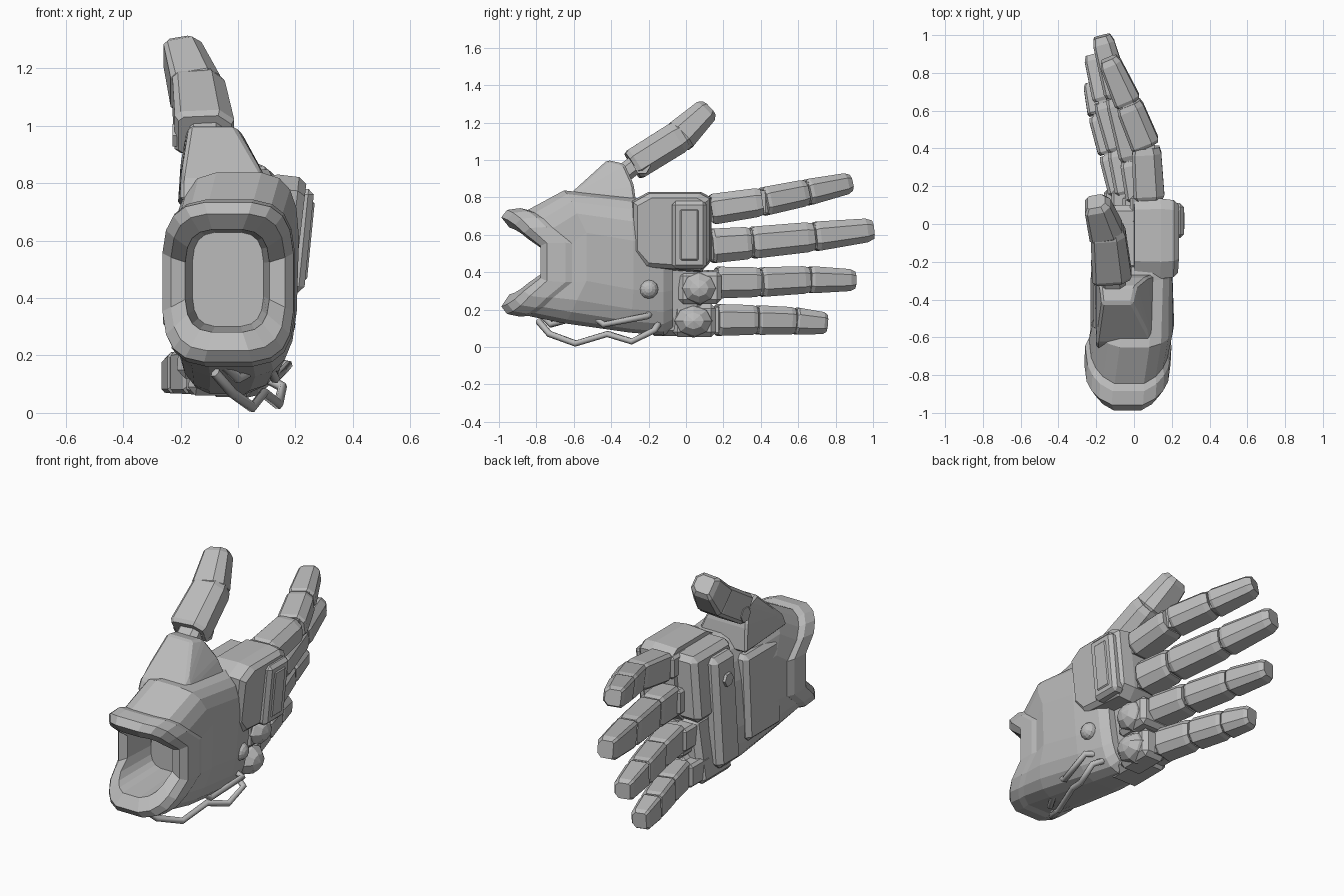
import bpy, bmesh, math
from mathutils import Vector

if "Cube" in bpy.data.objects:
    bpy.data.objects.remove(bpy.data.objects["Cube"])

metal = bpy.data.materials.new("plain grey")
metal.diffuse_color = (0.5, 0.5, 0.5, 1)
metal.use_nodes = True
metal.node_tree.nodes["Principled BSDF"].inputs["Base Color"].default_value = metal.diffuse_color


def finish(bm, name):
    bmesh.ops.recalc_face_normals(bm, faces=bm.faces)
    me = bpy.data.meshes.new(name)
    bm.to_mesh(me)
    bm.free()
    me.materials.append(metal)
    ob = bpy.data.objects.new(name, me)
    bpy.context.collection.objects.link(ob)
    return ob


def loft(name, rings, cap0=True, cap1=True):
    bm = bmesh.new()
    vs = [[bm.verts.new(p) for p in r] for r in rings]
    n = len(vs[0])
    for a, b in zip(vs, vs[1:]):
        for i in range(n):
            bm.faces.new((a[i], a[(i + 1) % n], b[(i + 1) % n], b[i]))
    if cap0:
        bm.faces.new(vs[0])
    if cap1:
        bm.faces.new(vs[-1])
    return finish(bm, name)


def hull(name, pts, bevel=0.0):
    bm = bmesh.new()
    for p in pts:
        bm.verts.new(p)
    r = bmesh.ops.convex_hull(bm, input=bm.verts)
    junk = {g for g in r["geom_interior"] + r["geom_unused"] if isinstance(g, bmesh.types.BMVert)}
    bmesh.ops.delete(bm, geom=list(junk), context='VERTS')
    bmesh.ops.dissolve_limit(bm, angle_limit=0.05, verts=bm.verts, edges=bm.edges)
    if bevel:
        bmesh.ops.bevel(bm, geom=bm.edges[:], offset=bevel, segments=1, affect='EDGES')
    return finish(bm, name)


def block(name, x, y, z, bevel=0.015, lean=0.0):
    mid = sum(z) / 2
    return hull(name, [(a + lean * (c - mid), b, c) for a in x for b in y for c in z], bevel)


def section(y, bulge, x, z, shear=0.0, n=20, e=0.55):
    """Rounded-box cross-section; bulge pushes the middle towards the wrist."""
    out = []
    cx, cz, hx, hz = sum(x) / 2, sum(z) / 2, (x[1] - x[0]) / 2, (z[1] - z[0]) / 2
    for i in range(n):
        t = math.tau * (i + 0.5) / n
        u = math.copysign(abs(math.cos(t)) ** e, math.cos(t))
        v = math.copysign(abs(math.sin(t)) ** e, math.sin(t))
        s = max(0, 1 - u * u) ** 0.42
        if abs(v) < 0.5:
            s *= 0.1
        out.append((cx + hx * u + shear * hz * v, y - bulge * s, cz + hz * v))
    return out


def segment(name, p0, p1, w, h, tip=.9):
    """Armoured finger segment: chamfered box tapering from p0 to p1."""
    p0, p1 = Vector(p0), Vector(p1)
    d = (p1 - p0).normalized()
    side = Vector((1, 0, 0))
    side = (side - d * side.dot(d)).normalized()
    up = side.cross(d)
    rings = []
    for t, k in ((0, .88), (.07, 1), (.88, 1), (1, tip)):
        c = p0.lerp(p1, t)
        a, b = (w[0] + (w[1] - w[0]) * t) / 2 * k, (h[0] + (h[1] - h[0]) * t) / 2 * k
        oct_ = [(1, .5), (.5, 1), (-.8, 1), (-1, .8), (-1, -.8), (-.8, -1), (.5, -1), (1, -.5)]
        rings.append([c + side * a * u + up * b * v for u, v in oct_])
    return loft(name, rings)


def cylinder(name, loc, r, depth, rot=(0, 0, 0), n=10):
    bpy.ops.mesh.primitive_cylinder_add(vertices=n, radius=r, depth=depth, location=loc, rotation=rot)
    bpy.context.object.name = name
    bpy.context.object.data.materials.append(metal)


def ball(name, loc, scale, seg=8, rings=6):
    bpy.ops.mesh.primitive_uv_sphere_add(segments=seg, ring_count=rings, location=loc, rotation=(0, math.pi / 2, 0))
    ob = bpy.context.object
    ob.name = name
    ob.scale = (scale[2], scale[1], scale[0])
    ob.data.materials.append(metal)


# Hollow wrist cuff with notched sides
loft("wrist_cuff", [
    section(-.57, .25, (-.19, .14), (.2, .7)),
    section(-.60, .26, (-.24, .19), (.165, .735)),
    section(-.64, .26, (-.26, .2), (.16, .745)),
    section(-.74, .23, (-.265, .195), (.175, .735)),
    section(-.775, .225, (-.235, .165), (.215, .695)),
    section(-.765, .19, (-.185, .11), (.28, .64)),
    section(-.58, .03, (-.16, .09), (.3, .63))], cap0=False)

# Main hand shell
loft("hand_shell", [
    section(-.61, .25, (-.24, .19), (.165, .735)),
    section(-.53, .13, (-.225, .21), (.125, .84), .03),
    section(-.28, .02, (-.195, .195), (.075, .80), .08),
    section(-.12, 0, (-.165, .16), (.06, .79), .1),
    section(-.07, 0, (-.14, .125), (.09, .76), .1)], cap0=False)
block("upper_knuckle_core", (-.14, .1), (-.25, .1), (.42, .8), .03, .08)
block("lower_knuckle_core", (-.15, .06), (-.2, .09), (.06, .44), .03, .15)

# Palm pads
block("palm_front_pad", (-.195, -.1), (-.22, -.02), (.12, .76), .03, .06)
block("palm_wrist_pad", (-.222, -.1), (-.57, -.26), (.2, .7), .025, .04)
cylinder("palm_bolt", (-.18, -.12, .62), .04, .04, (0, math.pi / 2, 0), 6)

# Guard over the two upper knuckles, with its raised panel
outline = [(-.29, .78), (-.2, .83), (.08, .83), (.135, .8), (.135, .46), (.08, .4), (-.22, .42), (-.29, .5)]
guard = []
for x, k in ((-.02, .97), (.12, 1), (.19, .96), (.215, .85)):
    guard.append([(x + .1 * (z - .6), -.08 + (y + .08) * k, .615 + (z - .615) * k) for y, z in outline])
loft("knuckle_guard", guard)
for nm, x, m in (("guard_panel", .248, 0), ("guard_panel_inset", .254, .03)):
    block(nm, (.17, x), (-.075 + m, .11 - m), (.42 + m, .78 - m), .02, .1)

# Lower knuckle bulbs and side knob
for nm, loc, sc in (("ring_knuckle", (.06, .07, .315), (.09, .1, .09)),
                    ("little_knuckle", (.02, .04, .14), (.1, .11, .09))):
    ball(nm, loc, sc)
    block(nm + "_cup", (-.1, loc[0] + .035), (loc[1] - .11, loc[1] + .12), (loc[2] - .085, loc[2] + .09), .025)
ball("side_knob", (.155, -.2, .31), (.045, .052, .052), 12, 8)

# Fingers: joint points, then thickness and height from root to tip
fingers = {
    "index": ([(.08, .13, .735), (.065, .41, .777), (-.03, .64, .825), (-.135, .875, .877)], .165, .165),
    "middle": ([(.04, .13, .54), (.0, .345, .557), (-.085, .68, .59), (-.17, .995, .627)], .165, .185),
    "ring": ([(-.02, .16, .345), (-.07, .395, .347), (-.15, .655, .36), (-.215, .9, .358)], .16, .17),
    "little": ([(-.06, .16, .145), (-.12, .375, .145), (-.18, .58, .14), (-.22, .75, .127)], .15, .17)}
for nm, (pts, w, h) in fingers.items():
    for i in range(3):
        a, b = Vector(pts[i]), Vector(pts[i + 1])
        k0, k1 = 1 - .07 * i, 1 - .07 * (i + 1) - (.12 if i == 2 else 0)
        gap = (b - a).normalized() * .004
        segment(f"{nm}_segment_{i + 1}", a + gap, b - gap * (i < 2), (w * k0, w * k1), (h * k0, h * k1),
                .8 if i == 2 else .9)
        cylinder(f"{nm}_joint_{i + 1}", a, w * k0 * .3, h * k0 * .8)
    x, y, z = pts[0]
    block(nm + "_root", (x - .1, x + .01), (0, y + .02), (z - h * .4, z + h * .4), .015)

# Thumb
hull("thumb_base", [(x, y, z) for y, z, xs in (
    (-.66, .74, (-.2, .12)), (-.63, .81, (-.2, .1)), (-.42, 1.0, (-.17, -.01)), (-.33, .98, (-.18, .01)),
    (-.28, .87, (-.2, .07)), (-.26, .72, (-.21, .13))) for x in xs], .012)
segment("thumb_joint", (-.1, -.37, .9), (-.11, -.24, 1.0), (.12, .12), (.1, .1))
segment("thumb_segment_1", (-.115, -.285, .97), (-.14, -.02, 1.135), (.21, .18), (.17, .175))
segment("thumb_segment_2", (-.145, -.04, 1.12), (-.2, .12, 1.275), (.18, .13), (.18, .13), .75)
cylinder("thumb_bolt", (-.125, -.235, .967), .045, .205, (0, math.pi / 2, 0), 6)

# Bent tubes along the lower edge
tubes = {
    "lower_tube": [(-.08, -.79, .14), (-.02, -.73, .07), (.05, -.59, .019), (.09, -.42, .07), (.14, -.29, .03),
                   (.155, -.17, .09), (.1, -.15, .12)],
    "upper_tube": [(-.06, -.78, .18), (.0, -.72, .12), (.08, -.56, .165), (.11, -.49, .16), (.13, -.44, .12),
                   (.175, -.21, .165), (.1, -.19, .18)]}
for nm, pts in tubes.items():
    cu = bpy.data.curves.new(nm, 'CURVE')
    cu.dimensions = '3D'
    cu.bevel_depth, cu.bevel_resolution, cu.use_fill_caps = .018, 1, True
    sp = cu.splines.new('POLY')
    sp.points.add(len(pts) - 1)
    for p, co in zip(sp.points, pts):
        p.co = (*co, 1)
    cu.materials.append(metal)
    ob = bpy.data.objects.new(nm, cu)
    bpy.context.collection.objects.link(ob)
    bpy.ops.object.select_all(action='DESELECT')
    ob.select_set(True)
    bpy.context.view_layer.objects.active = ob
    bpy.ops.object.convert(target='MESH')
